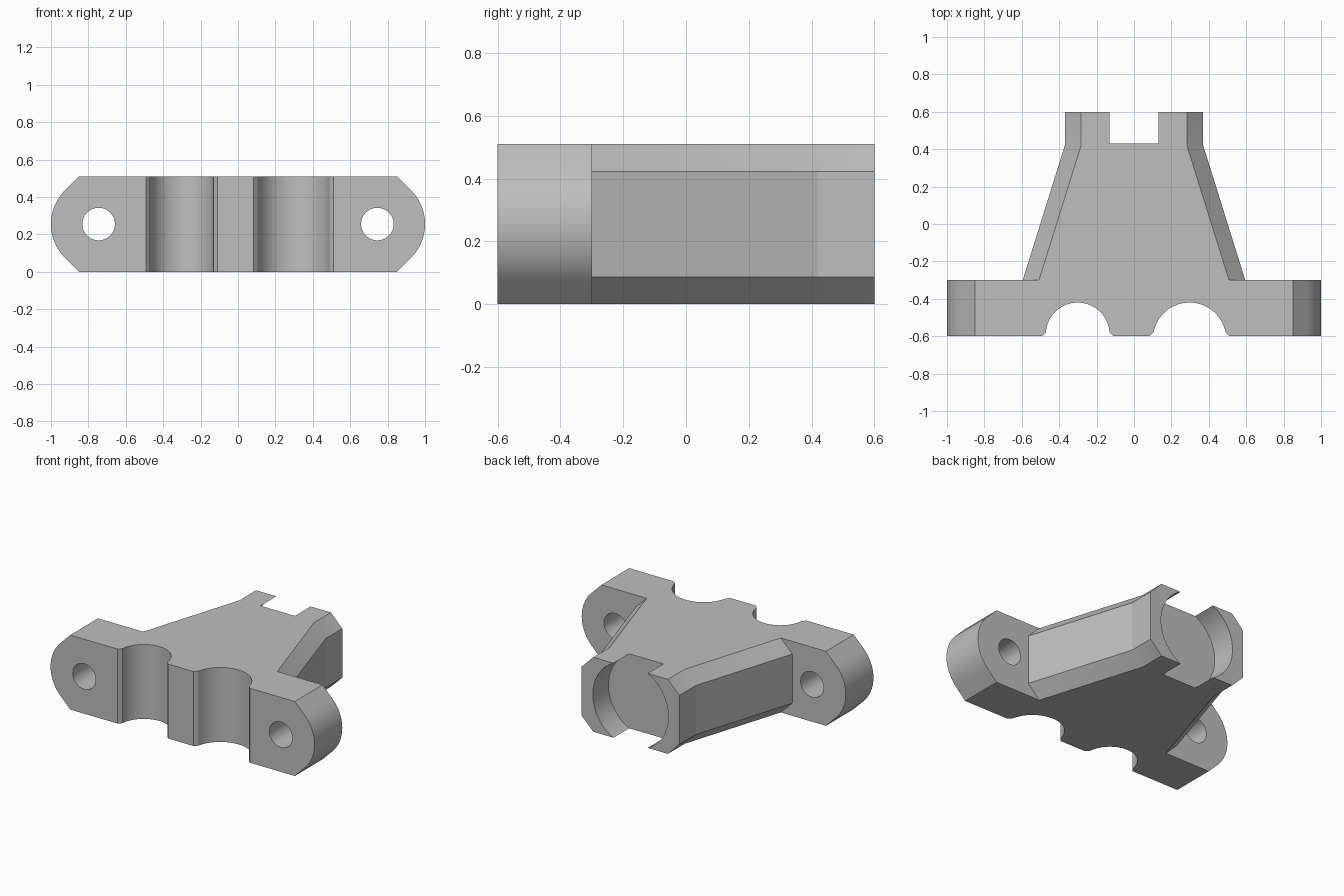
import bpy
import bmesh
from math import sin, cos, asin, pi, radians, hypot

if "Cube" in bpy.data.objects:
    bpy.data.objects.remove(bpy.data.objects["Cube"], do_unlink=True)

H = 0.51           # overall height
MID = H / 2
FRONT, STEP, BACK = -0.6, -0.3, 0.6

grey = bpy.data.materials.new("plain grey")
grey.use_nodes = True
grey.diffuse_color = (0.52, 0.52, 0.52, 1)
grey.node_tree.nodes["Principled BSDF"].inputs["Base Color"].default_value = (0.52, 0.52, 0.52, 1)


def loft(name, rings):
    """Skin a closed solid through matching rings of points."""
    bm = bmesh.new()
    loops = [[bm.verts.new(p) for p in ring] for ring in rings]
    n = len(loops[0])
    for a, b in zip(loops, loops[1:]):
        for i in range(n):
            j = (i + 1) % n
            bm.faces.new((a[i], a[j], b[j], b[i]))
    bm.faces.new(loops[0])
    bm.faces.new(loops[-1])
    bmesh.ops.recalc_face_normals(bm, faces=bm.faces)
    mesh = bpy.data.meshes.new(name)
    bm.to_mesh(mesh)
    bm.free()
    mesh.materials.append(grey)
    obj = bpy.data.objects.new(name, mesh)
    bpy.context.collection.objects.link(obj)
    return obj


def prism_y(name, profile, y0, y1):
    return loft(name, [[(x, y, z) for x, z in profile] for y in (y0, y1)])


def prism_z(name, profile, z0, z1):
    return loft(name, [[(x, y, z) for x, y in profile] for z in (z0, z1)])


def arc(cx, cy, r, a0, a1, n):
    return [(cx + r * cos(a0 + (a1 - a0) * i / n),
             cy + r * sin(a0 + (a1 - a0) * i / n)) for i in range(n + 1)]


def circle(cx, cy, r, n=64):
    return arc(cx, cy, r, 0, 2 * pi, n)[:-1]


def combine(target, tool, operation):
    """Apply a boolean and discard the helper."""
    tool.hide_render = True
    mod = target.modifiers.new(tool.name, "BOOLEAN")
    mod.operation, mod.object, mod.solver = operation, tool, "EXACT"
    bpy.context.view_layer.objects.active = target
    bpy.ops.object.modifier_apply(modifier=mod.name)
    bpy.data.objects.remove(tool, do_unlink=True)


# Mounting flange: rounded ears that run tangent into sloped corners
ear = 0.745
corner = ear + MID * (2 ** 0.5 - 1)
right_end = [(corner, 0)] + arc(ear, MID, MID, -pi / 4, pi / 4, 24) + [(corner, H)]
bracket = prism_y("bracket", right_end + [(-x, z) for x, z in reversed(right_end)], FRONT, STEP)


# Tapered body with bevelled long edges
def section(y, w, c=0.087):
    half = [(w - c, 0), (w, c), (w, H - c), (w - c, H)]
    return [(x, y, z) for x, z in half + [(-x, z) for x, z in reversed(half)]]


body = loft("body", [section(STEP - 0.05, 0.595), section(STEP, 0.595),
                     section(0.42, 0.37), section(BACK, 0.37)])
combine(bracket, body, "UNION")

# Bolt holes through both ears
for side in (-1, 1):
    combine(bracket, prism_y("bolt_hole", circle(side * ear, MID, 0.087),
                             FRONT - 0.1, STEP + 0.1), "DIFFERENCE")

# Upright rod channels with flared lips
lip_y, top_y, flare = -0.578, -0.42, 0.021
for cx, half in ((-0.301, 0.17), (0.297, 0.192)):
    rise = top_y - lip_y
    r = hypot(half, rise) ** 2 / (2 * rise)
    cy = top_y - r
    a = asin((lip_y - cy) / r)
    edge = half + flare
    profile = ([(cx + edge, FRONT - 0.1), (cx + edge, FRONT)]
               + arc(cx, cy, r, a, pi - a, 40)
               + [(cx - edge, FRONT), (cx - edge, FRONT - 0.1)])
    combine(bracket, prism_z("rod_channel", profile, -0.1, H + 0.1), "DIFFERENCE")

# Round rear socket, wide enough to break through top and bottom
combine(bracket, prism_y("rear_socket", circle(0, MID, hypot(0.13, MID), 96),
                         0.43, BACK + 0.1), "DIFFERENCE")

# Smooth curved faces, keep machined edges crisp
bpy.ops.object.select_all(action="DESELECT")
bracket.select_set(True)
bpy.context.view_layer.objects.active = bracket
bpy.ops.object.shade_smooth_by_angle(angle=radians(15))
